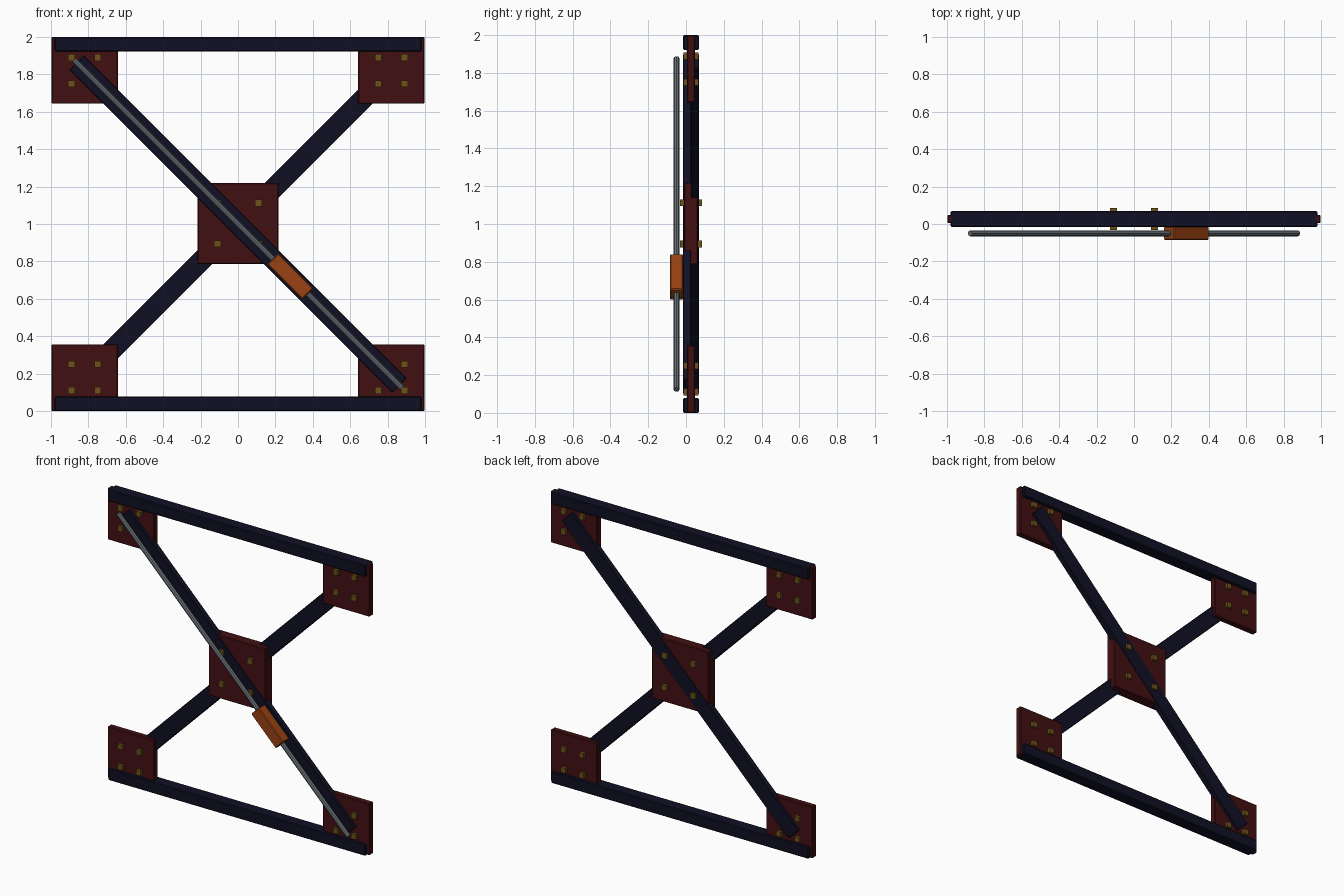
import bpy
from math import pi
from mathutils import Matrix

cube = bpy.data.objects.get("Cube")
if cube:
    bpy.data.objects.remove(cube, do_unlink=True)


def material(name, rgb):
    m = bpy.data.materials.new(name)
    m.use_nodes = True
    m.diffuse_color = (*rgb, 1)
    m.node_tree.nodes["Principled BSDF"].inputs["Base Color"].default_value = (*rgb, 1)
    return m


navy = material("navy_paint", (0.005, 0.005, 0.018))
maroon = material("maroon_plate", (0.055, 0.005, 0.006))
orange = material("orange_sleeve", (0.32, 0.055, 0.006))
brass = material("dull_brass", (0.15, 0.085, 0.01))
steel = material("grey_steel", (0.14, 0.16, 0.18))


def box(name, centre, size, mat, turn=0, bevel=0.005):
    """Box with softened edges, turned about the front-to-back axis."""
    bpy.ops.mesh.primitive_cube_add(size=1, location=centre, rotation=(0, turn, 0))
    ob = bpy.context.object
    ob.name = name
    ob.data.transform(Matrix.Diagonal((*size, 1)))
    ob.data.materials.append(mat)
    if bevel:
        mod = ob.modifiers.new("edge_bevel", "BEVEL")
        mod.width = bevel
        mod.segments = 1
    return ob


MID = 0.0265      # depth of the frame's middle plane
DEEP = 0.084      # frame depth
SLOPE = pi / 4

# Top and bottom beams
for name, z in (("bottom_beam", 0.039), ("top_beam", 1.961)):
    box(name, (0, MID, z), (1.96, DEEP, 0.078), navy)

# Crossed braces: one in the front half, one in the back half
for name, side in (("front_brace", 1), ("back_brace", -1)):
    box(name, (0, MID - side * DEEP / 4, 1), (2.44, DEEP / 2, 0.108), navy, side * SLOPE, 0.003)

# Corner plates with four bolts each
for sx, across in ((-1, "right"), (1, "left")):
    for sz, level in ((-1, "bottom"), (1, "top")):
        corner = f"{level}_{across}"
        box(f"{corner}_plate", (sx * 0.82, MID, 1 + sz * 0.821),
            (0.356, 0.043, 0.356), maroon)
        for bx in (0.75, 0.89):
            for bz in (0.75, 0.89):
                box(f"{corner}_bolt", (sx * bx, MID, 1 + sz * bz),
                    (0.036, 0.081, 0.036), brass, bevel=0)

# Centre plate and its through bolts
box("centre_plate", (0, MID, 1.003), (0.434, 0.074, 0.434), maroon)
for sx in (-1, 1):
    for sz in (-1, 1):
        box("centre_bolt", (sx * 0.109, MID, 1.003 + sz * 0.109),
            (0.036, 0.116, 0.036), brass, bevel=0)

# Tension rod along the front brace
bpy.ops.mesh.primitive_cylinder_add(vertices=8, radius=0.016, depth=2.48,
                                    location=(0, -0.05, 1), rotation=(0, 3 * SLOPE, 0))
rod = bpy.context.object
rod.name = "tension_rod"
rod.data.materials.append(steel)

# Tightening sleeve on the rod
box("rod_sleeve", (0.28, -0.05, 0.72), (0.265, 0.07, 0.082), orange, SLOPE)
